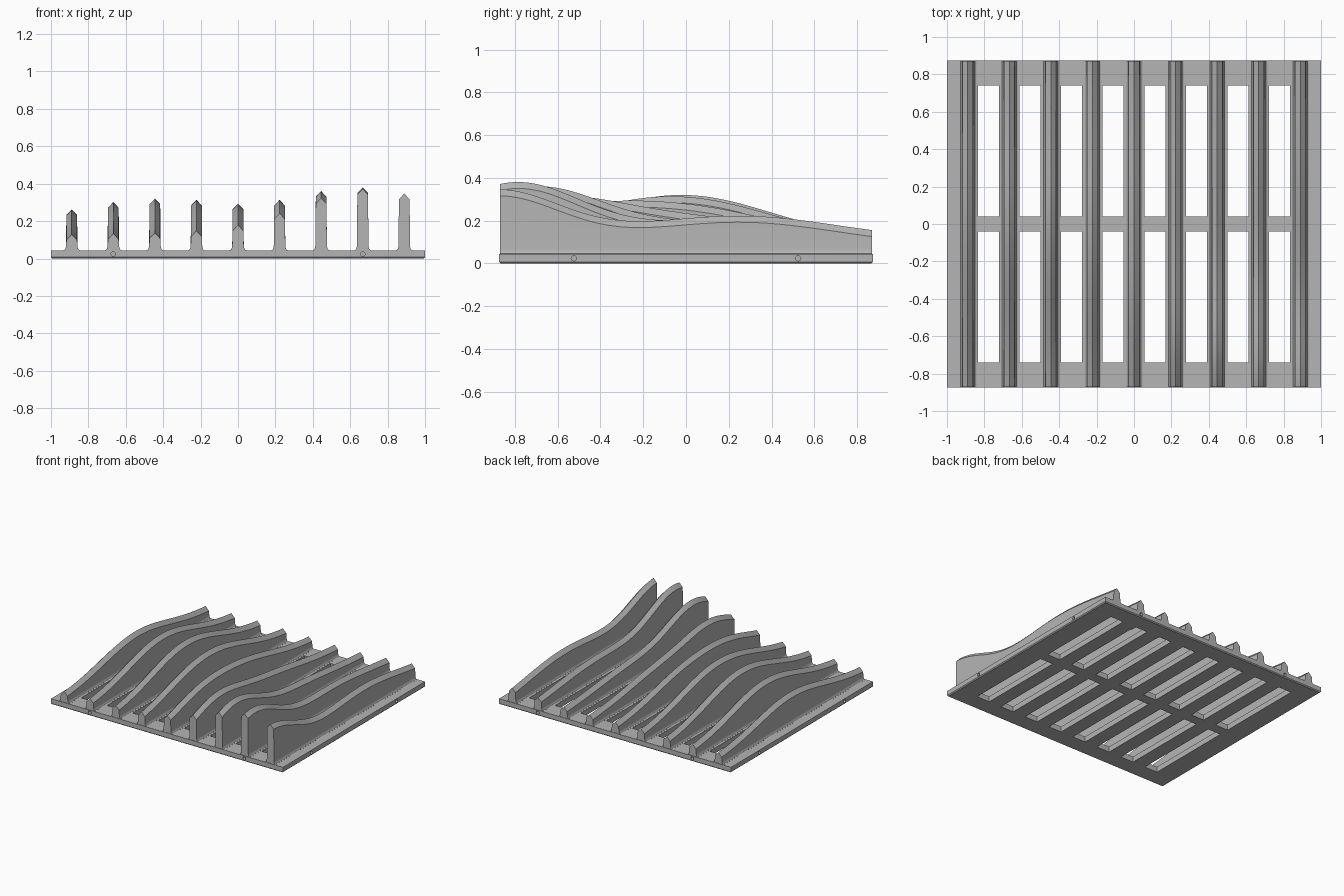
import bpy, bmesh, math

if "Cube" in bpy.data.objects:
    bpy.data.objects.remove(bpy.data.objects["Cube"])

HX, HY, TOP = 1.0, 0.875, 0.043      # plate half sizes and thickness
PITCH = 2 / 9                        # rib spacing

grey = bpy.data.materials.new("plain grey")
grey.diffuse_color = (0.46, 0.46, 0.46, 1)
grey.use_nodes = True
grey.node_tree.nodes["Principled BSDF"].inputs["Base Color"].default_value = grey.diffuse_color


def make_object(name, bm):
    bmesh.ops.recalc_face_normals(bm, faces=bm.faces)
    mesh = bpy.data.meshes.new(name)
    bm.to_mesh(mesh)
    bm.free()
    mesh.materials.append(grey)
    ob = bpy.data.objects.new(name, mesh)
    bpy.context.collection.objects.link(ob)
    return ob


def select_only(ob):
    bpy.ops.object.select_all(action='DESELECT')
    ob.select_set(True)
    bpy.context.view_layer.objects.active = ob


def loft(bm, rings):
    """Skin a list of closed rings and cap both ends."""
    vr = [[bm.verts.new(p) for p in r] for r in rings]
    n = len(vr[0])
    for a, b in zip(vr, vr[1:]):
        for i in range(n):
            j = (i + 1) % n
            bm.faces.new((a[i], a[j], b[j], b[i]))
    bm.faces.new(vr[0])
    bm.faces.new(vr[-1])


def rect(x0, x1, y0, y1, z):
    return [(x0, y0, z), (x1, y0, z), (x1, y1, z), (x0, y1, z)]


def hill(x, y):
    """Ridge height of the wavy landscape carried by the ribs."""
    broad = 0.20 * math.exp(-(x + 0.45) ** 2 / 0.65 - y ** 2 / 0.336)
    crest = -0.8 - 0.4 * (x - 0.667)
    front = 0.26 * math.exp(-(x - 0.66) ** 2 / 0.416 - (y - crest) ** 2 / 0.186)
    side = 0.10 * math.exp(-(x - 0.92) ** 2 / 0.125 - (y - 0.28) ** 2 / 0.4)
    return 0.113 + broad + front + side


# Base plate with a chamfered lower edge
bm = bmesh.new()
c = 0.007
loft(bm, [rect(-HX + c, HX - c, -HY + c, HY - c, 0),
          rect(-HX, HX, -HY, HY, c),
          rect(-HX, HX, -HY, HY, TOP)])
plate = make_object("base_plate", bm)

# Cutter: two rows of slots between ribs, plus small round holes in the edges
bm = bmesh.new()
for i in range(8):
    x = (i - 3.5) * PITCH
    for y0, y1 in ((-0.74, -0.04), (0.04, 0.74)):
        loft(bm, [rect(x - 0.056, x + 0.056, y0, y1, z) for z in (-0.1, 0.1)])


def hole(x, y, dx, dy):
    rings = []
    for d in (-0.04, 0.04):
        ring = []
        for k in range(20):
            a = 2 * math.pi * k / 20
            s = 0.012 * math.cos(a)
            ring.append((x + dx * d + dy * s, y + dy * d + dx * s,
                         0.024 + 0.012 * math.sin(a)))
        rings.append(ring)
    loft(bm, rings)


for s in (-1, 1):
    for t in (-1, 1):
        hole(s * 3 * PITCH, t * HY, 0, 1)
        hole(s * HX, t * 0.525, 1, 0)
cutter = make_object("slot_cutter", bm)
cutter.hide_render = True

mod = plate.modifiers.new("slots", 'BOOLEAN')
mod.operation = 'DIFFERENCE'
mod.solver = 'EXACT'
mod.object = cutter
select_only(plate)
bpy.ops.object.modifier_apply(modifier=mod.name)
bpy.data.objects.remove(cutter)

# Wavy ribs: filleted foot, slim wall, pointed ridge
STEPS = 72
for i in range(9):
    x = (i - 4) * PITCH
    bm = bmesh.new()
    rings = []
    for k in range(STEPS + 1):
        y = -0.871 + 1.742 * k / STEPS
        h = hill(x, y)
        half = [(0.046, 0.040), (0.046, 0.0435), (0.039, 0.046), (0.0345, 0.052),
                (0.032, 0.060), (0.031, 0.070), (0.0285, h - 0.030)]
        right = [(x + w, y, z) for w, z in half]
        left = [(x - w, y, z) for w, z in reversed(half)]
        rings.append(right + [(x, y, h)] + left)
    loft(bm, rings)
    rib = make_object(f"wavy_rib_{i + 1}", bm)
    select_only(rib)
    bpy.ops.object.shade_smooth_by_angle(angle=math.radians(30))
